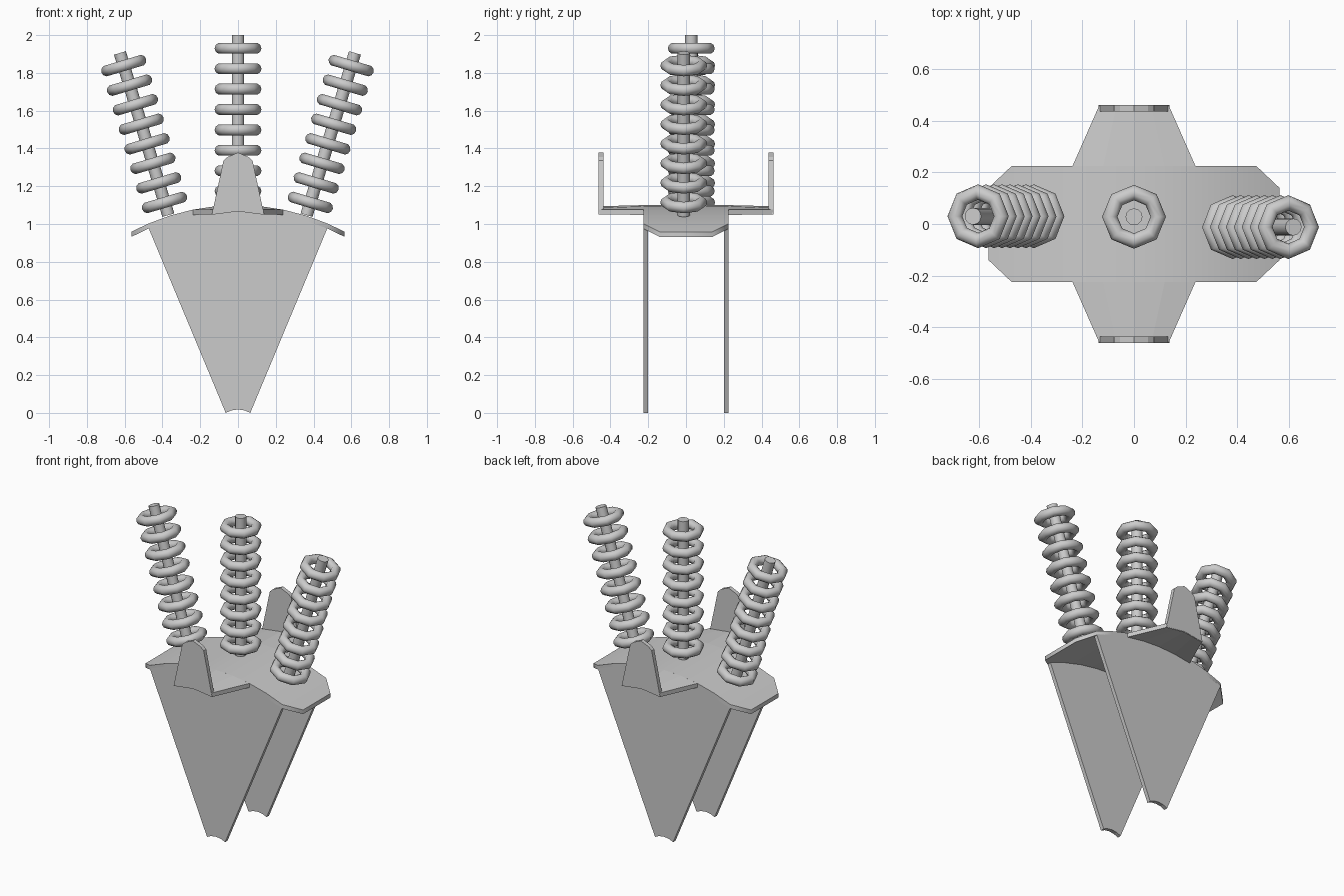
import bpy, bmesh, math
from mathutils import Matrix, Vector

if "Cube" in bpy.data.objects:
    bpy.data.objects.remove(bpy.data.objects["Cube"])

R, CROWN, THICK = 1.2, 1.1, 0.027


def arc_z(x):
    return CROWN - R + math.sqrt(R * R - x * x)


def finish(bm, name, smooth=False):
    bmesh.ops.recalc_face_normals(bm, faces=bm.faces)
    me = bpy.data.meshes.new(name)
    bm.to_mesh(me)
    bm.free()
    ob = bpy.data.objects.new(name, me)
    bpy.context.collection.objects.link(ob)
    if smooth:
        bpy.context.view_layer.objects.active = ob
        ob.select_set(True)
        bpy.ops.object.shade_smooth_by_angle(angle=math.radians(50))
        ob.select_set(False)
    return ob


def thicken(bm, offset):
    ext = bmesh.ops.extrude_face_region(bm, geom=bm.faces[:])
    verts = [g for g in ext["geom"] if isinstance(g, bmesh.types.BMVert)]
    bmesh.ops.translate(bm, verts=verts, vec=offset)


def sheet(name, rows, smooth=False):
    """Grid surface from rows of points, thickened downwards."""
    bm = bmesh.new()
    grid = [[bm.verts.new(p) for p in row] for row in rows]
    for a, b in zip(grid, grid[1:]):
        for i in range(len(a) - 1):
            bm.faces.new((a[i], a[i + 1], b[i + 1], b[i]))
    thicken(bm, (0, 0, -THICK))
    return finish(bm, name, smooth)


def plate(name, outline, y0, y1):
    """Flat x-z outline extruded along y."""
    bm = bmesh.new()
    bm.faces.new([bm.verts.new((x, y0, z)) for x, z in outline])
    thicken(bm, (0, y1 - y0, 0))
    return finish(bm, name)


# curved saddle with chamfered corners
xs = [-0.565, -0.475, -0.36, -0.24, -0.12, 0, 0.12, 0.24, 0.36, 0.475, 0.565]
rows = []
for x in xs:
    w = 0.14 if abs(x) > 0.5 else 0.225
    rows.append([(x, -w, arc_z(x)), (x, w, arc_z(x))])
sheet("saddle", rows, True)

# legs, side tabs and upright fins on both sides
top = [(x, arc_z(x) - 0.02) for x in xs[1:-1]]
leg = [(-0.065, 0)] + top + [(0.065, 0), (0.035, 0.013), (0, 0.018), (-0.035, 0.013)]
fin = [(-0.138, 1.05), (-0.077, 1.335), (-0.055, 1.355), (0, 1.378),
       (0.055, 1.355), (0.077, 1.335), (0.138, 1.05), (0, 1.07)]
for s, side in ((-1, "front"), (1, "back")):
    plate(side + "_leg", leg, s * 0.2, s * 0.225)
    plate(side + "_fin", fin, s * 0.436, s * 0.462)
    sheet(side + "_tab", [
        [(x, s * 0.222, arc_z(x)) for x in (-0.24, -0.12, 0, 0.12, 0.24)],
        [(x, s * 0.46, 1.094 - 0.13 * abs(x)) for x in (-0.135, -0.068, 0, 0.068, 0.135)],
    ])


def insulator(name, low, tilt):
    """Rod with eight rings; low is the centre of the lowest ring."""
    step, major, minor = 0.108, 0.094, 0.03
    place = Matrix.Translation(low) @ Matrix.Rotation(tilt, 4, 'Y')
    bm = bmesh.new()
    length = 7 * step + 0.14
    bmesh.ops.create_cone(bm, cap_ends=True, segments=12, radius1=0.033, radius2=0.033,
                          depth=length, matrix=Matrix.Translation((0, 0, 3.5 * step)))
    bm.transform(place)
    finish(bm, name + "_rod", True)
    bm = bmesh.new()
    for k in range(8):
        loops = []
        for i in range(8):
            a = math.tau * i / 8
            loop = []
            for j in range(10):
                b = math.tau * j / 10
                r = major + minor * math.cos(b)
                p = Vector((r * math.cos(a), r * math.sin(a), k * step + minor * math.sin(b)))
                loop.append(bm.verts.new(place @ p))
            loops.append(loop)
        for i in range(8):
            p, q = loops[i], loops[(i + 1) % 8]
            for j in range(10):
                n = (j + 1) % 10
                bm.faces.new((p[j], q[j], q[n], p[n]))
    finish(bm, name + "_rings", True)


# three insulators
TILT = math.radians(16.6)
insulator("centre_insulator", (0, 0.028, 1.174), 0)
insulator("left_insulator", (-0.389, 0.03, 1.114), -TILT)
insulator("right_insulator", (0.383, -0.012, 1.114), TILT)
